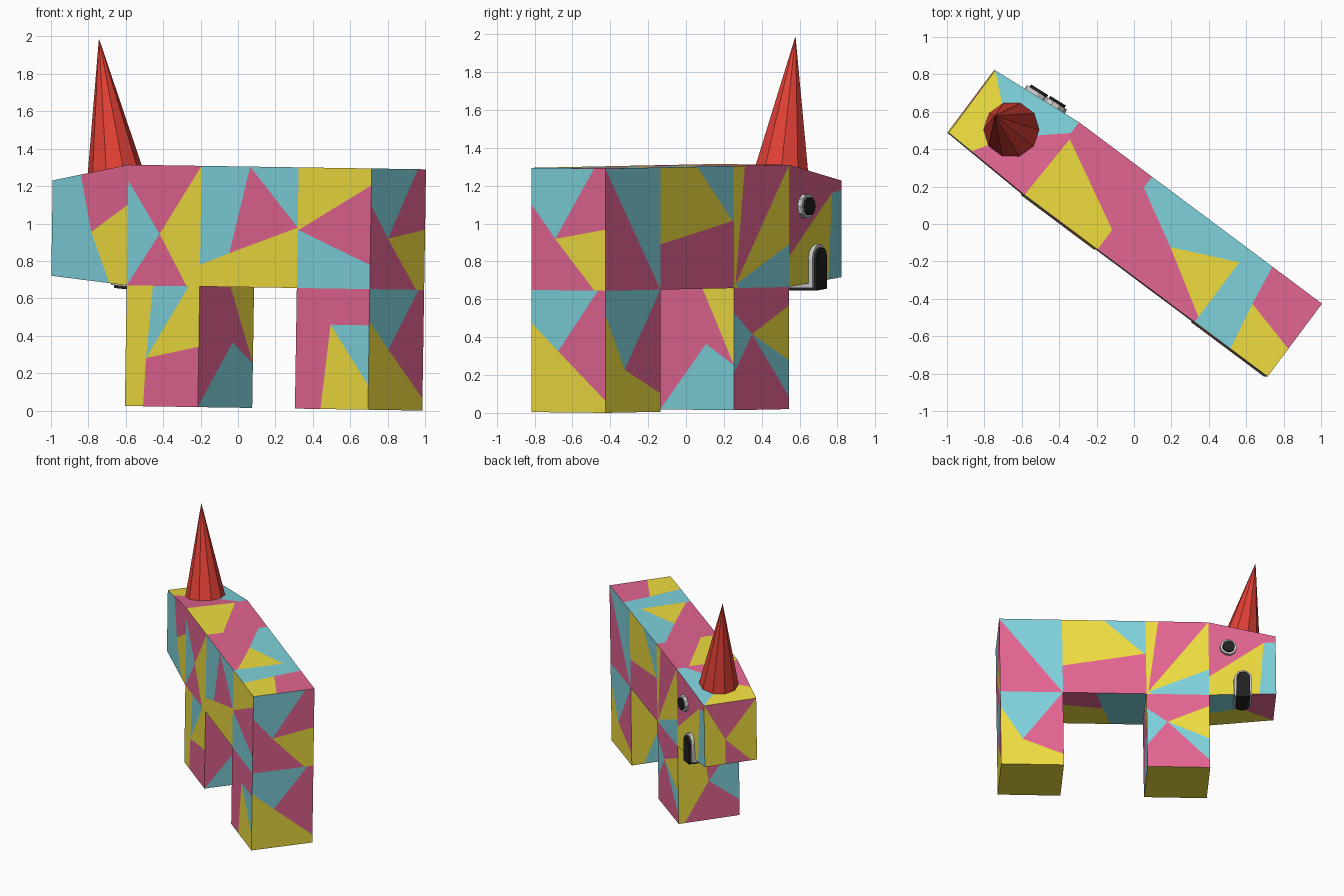
import bpy, bmesh
from math import pi, sin, cos, radians
from mathutils import Vector, Matrix

if "Cube" in bpy.data.objects:
    bpy.data.objects.remove(bpy.data.objects["Cube"])

# Body frame: u runs from shoulder to tail, v across, z up; slightly tilted
FRAME = (Matrix.Translation((-.605, .155, .0246)) @ Matrix.Rotation(.0155, 4, 'Y')
         @ Matrix.Rotation(radians(-36.75), 4, 'Z'))


def material(name, rgb):
    m = bpy.data.materials.new(name)
    m.diffuse_color = (*rgb, 1)
    m.use_nodes = True
    m.node_tree.nodes["Principled BSDF"].inputs["Base Color"].default_value = m.diffuse_color
    return m


TEAL, PINK, YELLOW = (material("teal", (.21, .64, .71)), material("pink", (.77, .13, .285)),
                      material("yellow", (.86, .72, .05)))
RED, BLACK = material("red", (.75, .05, .035)), material("black", (.015, .015, .015))
PATCH = "TPY"


def finish(name, bm, mats):
    bmesh.ops.remove_doubles(bm, verts=bm.verts, dist=1e-5)
    me = bpy.data.meshes.new(name)
    bm.to_mesh(me)
    bm.free()
    for m in mats:
        me.materials.append(m)
    ob = bpy.data.objects.new(name, me)
    ob.matrix_world = FRAME
    bpy.context.collection.objects.link(ob)
    return ob


def add_panel(bm, quad, s, t, sectors):
    """Colour fan round a hub (s, t). Each sector is a colour and its start on the
    perimeter (0-4 from bottom left); a second letter colours its cut-off corner."""
    a, b, c, d = quad
    hub = a.lerp(b, s).lerp(d.lerp(c, s), t)

    def rim(q):
        i = int(q) % 4
        return quad[i].lerp(quad[(i + 1) % 4], q % 1)

    def face(pts, col):
        f = bm.faces.new([bm.verts.new(p) for p in pts])
        f.material_index = PATCH.index(col)

    toks = [(w.rstrip(".0123456789"), float(w.lstrip(PATCH))) for w in sectors.split()]
    for i, (col, q0) in enumerate(toks):
        q1 = toks[(i + 1) % len(toks)][1]
        if q1 <= q0:
            q1 += 4
        corners = [rim(k) for k in range(1, 8) if q0 + 1e-4 < k < q1 - 1e-4]
        if len(col) == 2:
            face([rim(q0), *corners, rim(q1)], col[1])
            corners = []
        face([hub, rim(q0), *corners, rim(q1)], col[0])


def patchwork_box(name, sec0, sec1, **sides):
    """Box between two sections (u, v_near, v_far, z_low, z_high)."""
    P = {}
    for i, (u, v0, v1, z0, z1) in enumerate((sec0, sec1)):
        for j, v in enumerate((v0, v1)):
            for k, z in enumerate((z0, z1)):
                P[f"{i}{j}{k}"] = Vector((u, v, z))
    order = dict(near="000 100 101 001", far="110 010 011 111", tail="100 110 111 101",
                 nose="010 000 001 011", top="001 101 111 011", under="010 110 100 000")
    bm = bmesh.new()
    for side, fan in sides.items():
        add_panel(bm, [P[k] for k in order[side].split()], *fan)
    finish(name, bm, (TEAL, PINK, YELLOW))


W, MID, TOP = .486, .645, 1.29
U = (0, .487, 1.135, 1.622)
HEAD = (-.523, .025, .441, .69, 1.20)


def trunk(u): return (u, 0, W, MID, TOP)
def leg(u): return (u, 0, W, 0, MID)


# Head, tapering forward
patchwork_box("head", HEAD, trunk(0),
              near=(.52, .45, "Y.77 P1.67 T2.63"),
              far=(.82, .85, "Y3.75 T.75 P1.9"),
              top=(.52, .41, "Y3 P.3 T1.85"),
              under=(.5, .5, "P3 T.6 Y1.6"),
              nose=(.4, .4, "P.4 Y.9 P2 Y3"))

# Torso in three blocks
patchwork_box("torso_front", trunk(U[0]), trunk(U[1]),
              near=(.44, .43, "P0 Y.82 P2 T3.13"),
              far=(.03, .03, "T.1 Y1.35 P2 Y2.8"),
              top=(.03, .79, "P1.27 Y3.95"))
patchwork_box("torso_middle", trunk(U[1]), trunk(U[2]),
              near=(.3, .28, "PT1.5 T2.5 Y3.82"),
              far=(.98, .55, "T1.55 Y2.5 P3.63"),
              top=(.47, .5, "Y1.07 T1.82 P3.15"),
              under=(.5, .5, "P.6 Y1.4 T2.6"))
patchwork_box("torso_rear", trunk(U[2]), trunk(U[3]),
              near=(.01, .48, "P1.2 Y1.86 T3.5"),
              far=(.5, .5, "T1 P3"),
              top=(.39, .54, "Y.49 P1.38 T2.68"),
              tail=(.32, .42, "Y.85 P1.5 T2.15 P3.3"))

# Legs, full width of the torso
patchwork_box("front_leg", leg(U[0]), leg(U[1]),
              near=(.28, .4, "P.25 Y1.5 T2.15 Y2.64"),
              far=(.33, .62, "T1.1 Y1.4 P1.85 T3.2 P3.7"),
              tail=(.62, .54, "T0 PY1.37 P2.43"),
              nose=(.5, .5, "P.1 T1.2 P2 Y2.6"),
              under=(.5, .5, "Y0 Y2"))
patchwork_box("rear_leg", leg(U[2]), leg(U[3]),
              near=(.47, .7, "Y.35 T1.2 P1.7"),
              far=(.35, .35, "P1.15 T2 Y3.2"),
              tail=(.36, .5, "P1.1 T2.1 Y3.27"),
              nose=(.5, .5, "T.2 P1.4 Y2.7"),
              under=(.5, .5, "Y0 Y2"))

# Horn, square to the sloping head top
bm = bmesh.new()
axis = Vector((-.172, 0, 1)).normalized()
bmesh.ops.create_cone(bm, cap_ends=True, segments=10, radius1=.15, radius2=0, depth=.73,
                      matrix=Matrix.Translation(Vector((-.265, .238, 1.244)) + axis * .365)
                      @ axis.to_track_quat('Z', 'Y').to_matrix().to_4x4())
finish("horn", bm, [RED])

# Face plates on the far side of the head
NORMAL = Vector((-.045, .523, 0)).normalized()
EDGE = Vector((-.523, -.045, .045)).normalized()
UP = Vector((0, 0, 1))


def cheek(t, z):
    return Vector((-.523 * t, W - .045 * t, z))


def plate(name, outline, origin, across, up, out, depth, mats):
    bm = bmesh.new()
    base = [bm.verts.new(origin + across * x + up * y) for x, y in outline]
    tip = [bm.verts.new(v.co + out * depth) for v in base]
    bm.faces.new(base)
    bm.faces.new(tip)
    for i in range(len(base)):
        j = (i + 1) % len(base)
        bm.faces.new((base[i], base[j], tip[j], tip[i]))
    bmesh.ops.recalc_face_normals(bm, faces=bm.faces)
    finish(name, bm, mats)


def disc(r):
    return [(r * cos(i * pi / 5), r * sin(i * pi / 5)) for i in range(10)]


def arch(r, low, high):
    return [(-r, low), (r, low)] + [(r * cos(i * pi / 6), high - r + r * sin(i * pi / 6)) for i in range(7)]


flat = Vector((EDGE.x, EDGE.y, 0)).normalized()
under = EDGE.cross(Vector((0, 1, 0)))
under = under if under.z < 0 else -under
for part, inset, depth, mats in (("rim", 0, .025, []), ("centre", .017, .04, [BLACK])):
    plate("eye_" + part, disc(.066 - inset), cheek(.29, 1.07), flat, UP, NORMAL, depth, mats)
    # Mouth wraps from the cheek round to the underside
    lip = cheek(.5, .6675)
    plate("mouth_side_" + part, arch(.07 - inset, -depth, .2 - inset), lip, EDGE, UP, NORMAL, depth, mats)
    plate("mouth_under_" + part, arch(.07 - inset, 0, .2 - inset), lip, EDGE, Vector((0, -1, 0)),
          under, depth, mats)
